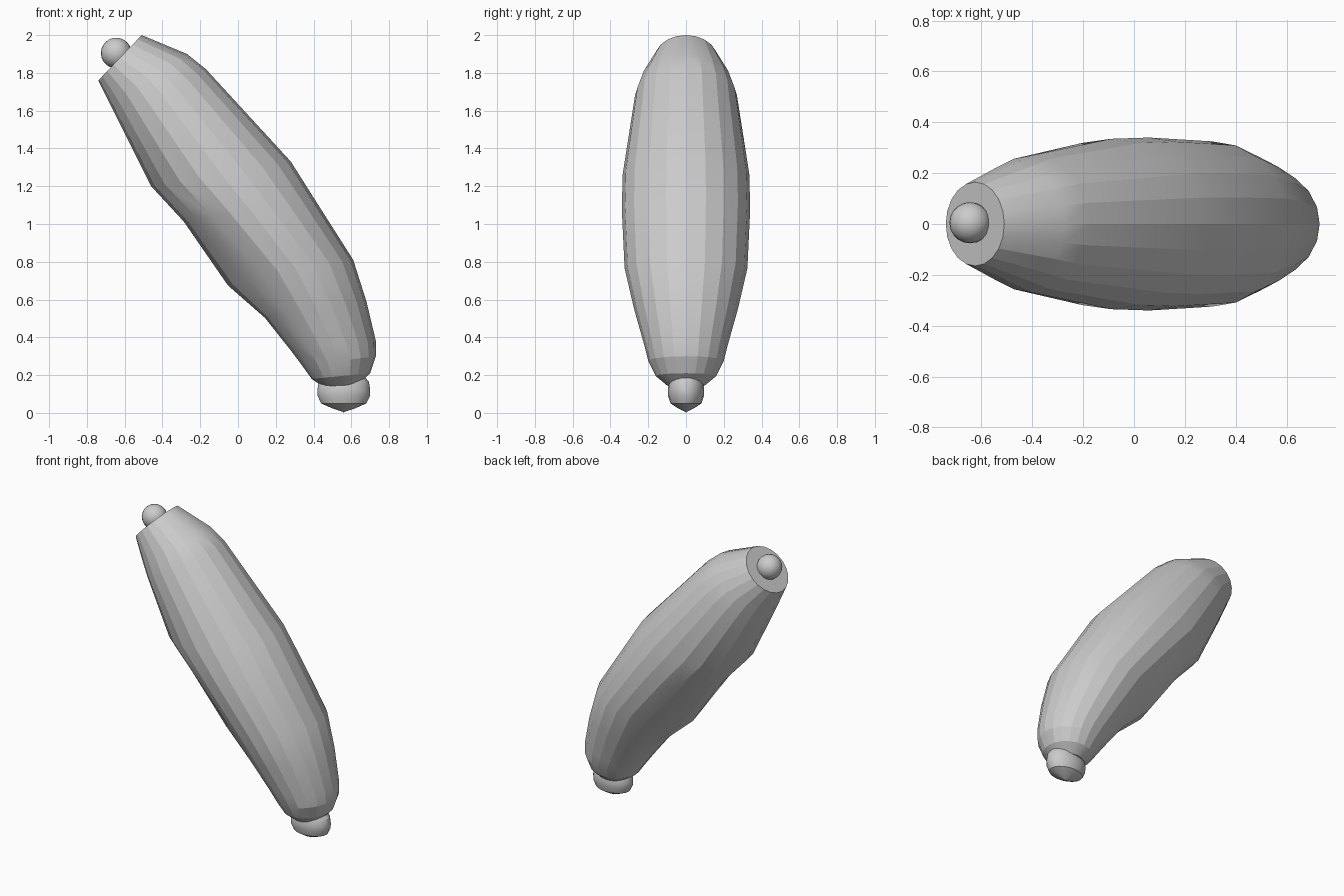
import bpy, bmesh, math
from mathutils import Vector

if "Cube" in bpy.data.objects:
    bpy.data.objects.remove(bpy.data.objects["Cube"])

SIDES = 20


def finish(bm, name, angle):
    bmesh.ops.recalc_face_normals(bm, faces=bm.faces)
    me = bpy.data.meshes.new(name)
    bm.to_mesh(me)
    bm.free()
    ob = bpy.data.objects.new(name, me)
    bpy.context.collection.objects.link(ob)
    bpy.ops.object.select_all(action='DESELECT')
    bpy.context.view_layer.objects.active = ob
    ob.select_set(True)
    bpy.ops.object.shade_smooth_by_angle(angle=math.radians(angle))
    return ob


def loft(name, rings, angle):
    """Each ring: (left x, left z, right x, right z, half width in y, keel)."""
    bm = bmesh.new()
    loops = []
    for lx, lz, rx, rz, hy, keel in rings:
        a, b = Vector((lx, 0, lz)), Vector((rx, 0, rz))
        mid, half = (a + b) / 2, (b - a) / 2
        out = Vector((-0.76, 0, -0.65))
        loop = []
        for i in range(SIDES):
            t = math.tau * i / SIDES
            p = mid + half * math.cos(t) + Vector((0, hy * math.sin(t), 0))
            # push the underside outward to form the shallow ridge
            p += out * keel * max(0, (-math.cos(t) - 0.75) / 0.25) ** 0.7
            loop.append(bm.verts.new(p))
        loops.append(loop)
    for p, q in zip(loops, loops[1:]):
        for i in range(SIDES):
            j = (i + 1) % SIDES
            bm.faces.new((p[i], p[j], q[j], q[i]))
    bm.faces.new(loops[0])
    bm.faces.new(loops[-1])
    return finish(bm, name, angle)


# Slanted faceted body, from the flat upper end to the rounded lower end
loft("body", [
    (-0.74, 1.76, -0.51, 2.00, 0.165, 0),
    (-0.68, 1.64, -0.27, 1.90, 0.235, 0),
    (-0.63, 1.54, -0.17, 1.82, 0.27, 0),
    (-0.46, 1.20, 0.28, 1.33, 0.335, 0),
    (-0.28, 1.02, 0.40, 1.14, 0.34, 0.01),
    (0.00, 0.72, 0.61, 0.81, 0.325, 0.07),
    (0.15, 0.51, 0.68, 0.59, 0.275, 0.01),
    (0.28, 0.33, 0.73, 0.38, 0.22, 0),
    (0.34, 0.25, 0.73, 0.30, 0.20, 0),
    (0.39, 0.18, 0.70, 0.21, 0.16, 0),
    (0.45, 0.14, 0.64, 0.15, 0.10, 0),
], 16)

# Oval knob with a shallow pointed underside, scale factor and height per ring
knob = [(0.80, 0.19), (0.95, 0.165), (1.0, 0.12), (0.99, 0.09),
        (0.85, 0.05), (0.45, 0.025), (0.02, 0.005), (0.01, 0.0)]
loft("lower_knob", [(0.56 - 0.14 * s, z, 0.56 + 0.14 * s, z, 0.096 * s, 0)
                    for s, z in knob], 30)

# Small ball on the flat upper end
bm = bmesh.new()
bmesh.ops.create_uvsphere(bm, u_segments=20, v_segments=12, radius=0.081)
bmesh.ops.translate(bm, verts=bm.verts, vec=(-0.645, 0.005, 1.905))
finish(bm, "upper_ball", 40)
